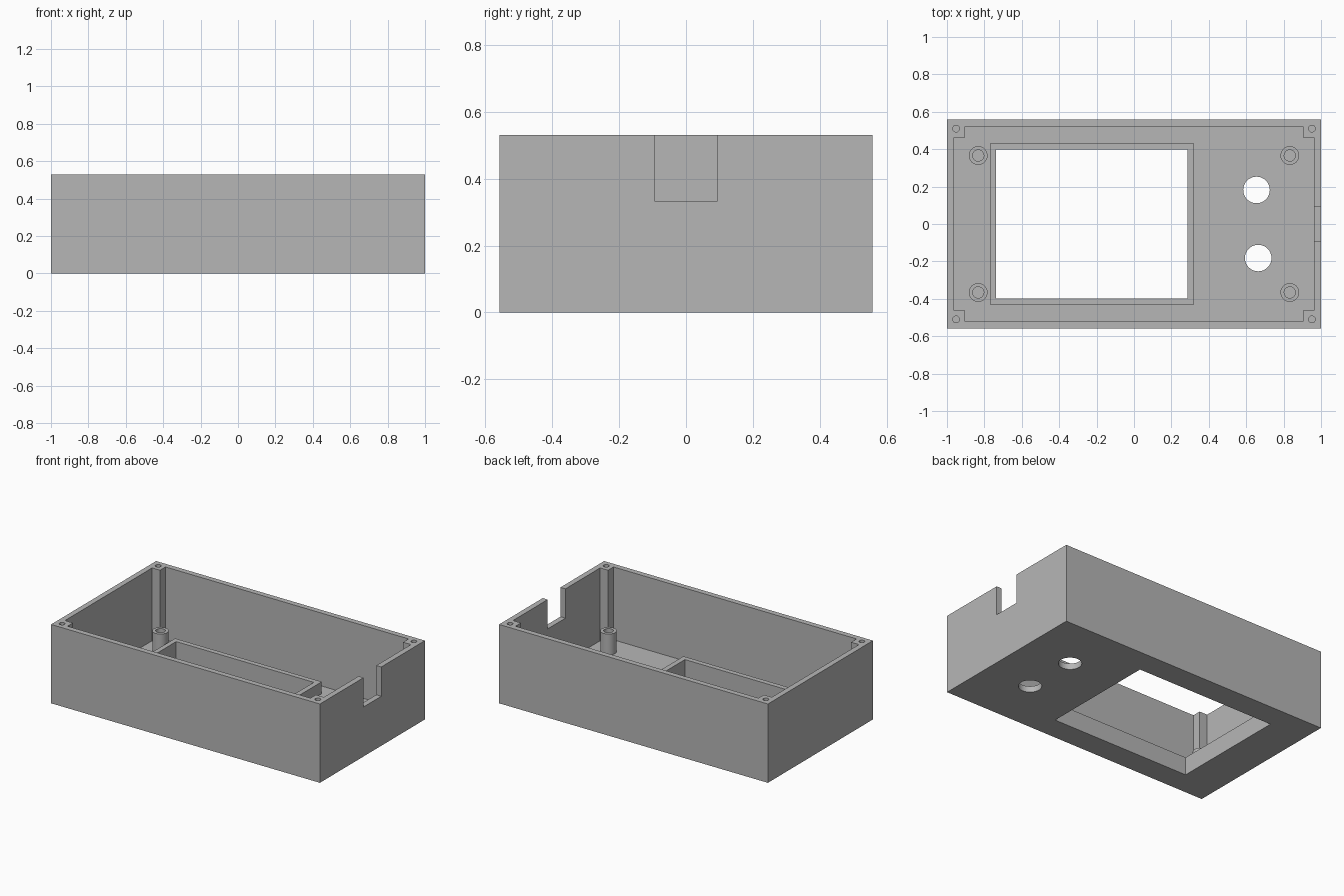
import bpy, bmesh, math

if "Cube" in bpy.data.objects:
    bpy.data.objects.remove(bpy.data.objects["Cube"])

X, Y, H = 1.0, 0.558, 0.53        # half length, half width, height
FLOOR = 0.04
IX, IY = 0.963, 0.521             # inner wall faces
PX, PY = 0.904, 0.463             # inner faces of corner posts

grey = bpy.data.materials.new("grey plastic")
grey.diffuse_color = (0.47, 0.47, 0.47, 1)
grey.use_nodes = True
grey.node_tree.nodes["Principled BSDF"].inputs["Base Color"].default_value = grey.diffuse_color


def prism(name, pts, z0, z1):
    """Solid made by extruding an outline from z0 to z1."""
    bm = bmesh.new()
    face = bm.faces.new([bm.verts.new((x, y, z0)) for x, y in pts])
    ext = bmesh.ops.extrude_face_region(bm, geom=[face])
    verts = [g for g in ext["geom"] if isinstance(g, bmesh.types.BMVert)]
    bmesh.ops.translate(bm, verts=verts, vec=(0, 0, z1 - z0))
    bmesh.ops.recalc_face_normals(bm, faces=bm.faces)
    mesh = bpy.data.meshes.new(name)
    bm.to_mesh(mesh)
    bm.free()
    mesh.materials.append(grey)
    ob = bpy.data.objects.new(name, mesh)
    bpy.context.collection.objects.link(ob)
    return ob


def rect(x0, x1, y0, y1):
    return [(x0, y0), (x1, y0), (x1, y1), (x0, y1)]


def circle(cx, cy, r, n=40):
    return [(cx + r * math.cos(2 * math.pi * i / n),
             cy + r * math.sin(2 * math.pi * i / n)) for i in range(n)]


case = prism("enclosure", rect(-X, X, -Y, Y), 0, H)


def combine(tool, operation):
    """Join or cut a tool solid, then discard it."""
    mod = case.modifiers.new(tool.name, 'BOOLEAN')
    mod.operation, mod.solver, mod.object = operation, 'EXACT', tool
    bpy.context.view_layer.objects.active = case
    bpy.ops.object.modifier_apply(modifier=mod.name)
    bpy.data.objects.remove(tool)


def cut(name, pts, z0, z1):
    combine(prism(name, pts, z0, z1), 'DIFFERENCE')


def add(name, pts, z0, z1):
    combine(prism(name, pts, z0, z1), 'UNION')


SIGNS = [(-1, -1), (1, -1), (1, 1), (-1, 1)]

# Cavity with stepped corners that leave the four screw posts
outline = []
for sx, sy in SIGNS:
    corner = [(sx * IX, sy * PY), (sx * PX, sy * PY), (sx * PX, sy * IY)]
    outline += corner if sx * sy > 0 else corner[::-1]
cut("cavity", outline, FLOOR, H + 0.1)

# Raised frame around the screen window
add("window_frame", rect(-0.77, 0.321, -0.431, 0.431), FLOOR / 2, 0.12)
cut("window", rect(-0.738, 0.286, -0.397, 0.397), -0.1, 0.3)

# Standoffs with blind holes, and lid screw holes in the posts
for sx, sy in SIGNS:
    cx, cy = sx * 0.833, sy * 0.366
    add("standoff", circle(cx, cy, 0.05), FLOOR / 2, 0.18)
    cut("standoff_hole", circle(cx, cy, 0.03), FLOOR + 0.001, 0.3)
    cut("lid_screw_hole", circle(sx * 0.951, sy * 0.51, 0.018, 24), 0.33, H + 0.1)

# Two round holes through the floor
cut("upper_round_hole", circle(0.655, 0.182, 0.071), -0.1, 0.1)
cut("lower_round_hole", circle(0.664, -0.182, 0.071), -0.1, 0.1)

# Cable notch in the right wall
cut("cable_notch", rect(0.94, 1.1, -0.094, 0.094), 0.333, H + 0.1)

bpy.ops.object.select_all(action='DESELECT')
case.select_set(True)
bpy.context.view_layer.objects.active = case
bpy.ops.object.shade_smooth_by_angle(angle=math.radians(30))
